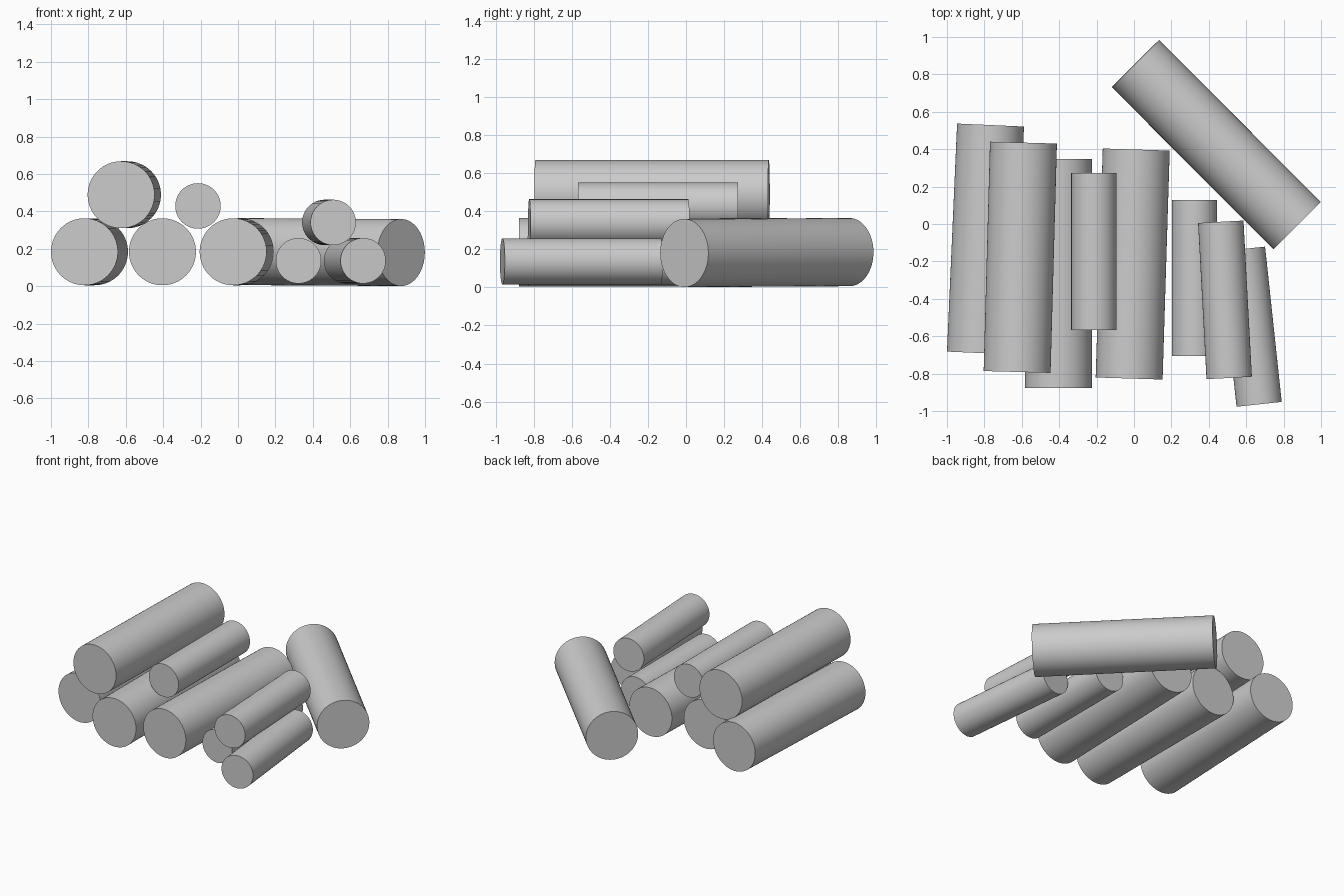
import bpy
import math
from mathutils import Vector

if "Cube" in bpy.data.objects:
    bpy.data.objects.remove(bpy.data.objects["Cube"])

BIG, SMALL = 0.179, 0.1215


def log(name, radius, front, back):
    """Straight cylinder running between two end centres."""
    a, b = Vector(front), Vector(back)
    axis = b - a
    bpy.ops.mesh.primitive_cylinder_add(vertices=64, radius=radius, depth=axis.length,
                                        location=(a + b) / 2)
    ob = bpy.context.object
    ob.name = name
    ob.rotation_euler = axis.to_track_quat('Z', 'Y').to_euler()
    bpy.ops.object.shade_smooth_by_angle(angle=math.radians(30))
    return ob


# Thick logs on the ground
log("thick_log_left", BIG, (-0.821, -0.690, 0.184), (-0.767, 0.529, 0.184))
log("thick_log_middle", BIG, (-0.404, -0.877, 0.184), (-0.404, 0.348, 0.184))
log("thick_log_right", BIG, (-0.026, -0.826, 0.184), (0.012, 0.398, 0.184))

# Thick log stacked on the left pair
log("thick_log_upper", BIG, (-0.625, -0.791, 0.489), (-0.591, 0.435, 0.489))

# Rolled-away diagonal log, leaning very slightly
log("thick_log_diagonal", BIG, (0.872, -0.009, 0.180), (0.008, 0.858, 0.185))

# Thin logs on the ground
log("thin_log_inner", SMALL, (0.3235, -0.706, 0.136), (0.3235, 0.128, 0.136))
log("thin_log_outer", SMALL, (0.669, -0.964, 0.136), (0.580, -0.134, 0.136))

# Thin logs stacked on top
log("thin_log_upper_left", SMALL, (-0.214, -0.567, 0.429), (-0.214, 0.273, 0.429))
log("thin_log_upper_right", SMALL, (0.509, -0.823, 0.341), (0.464, 0.012, 0.341))
